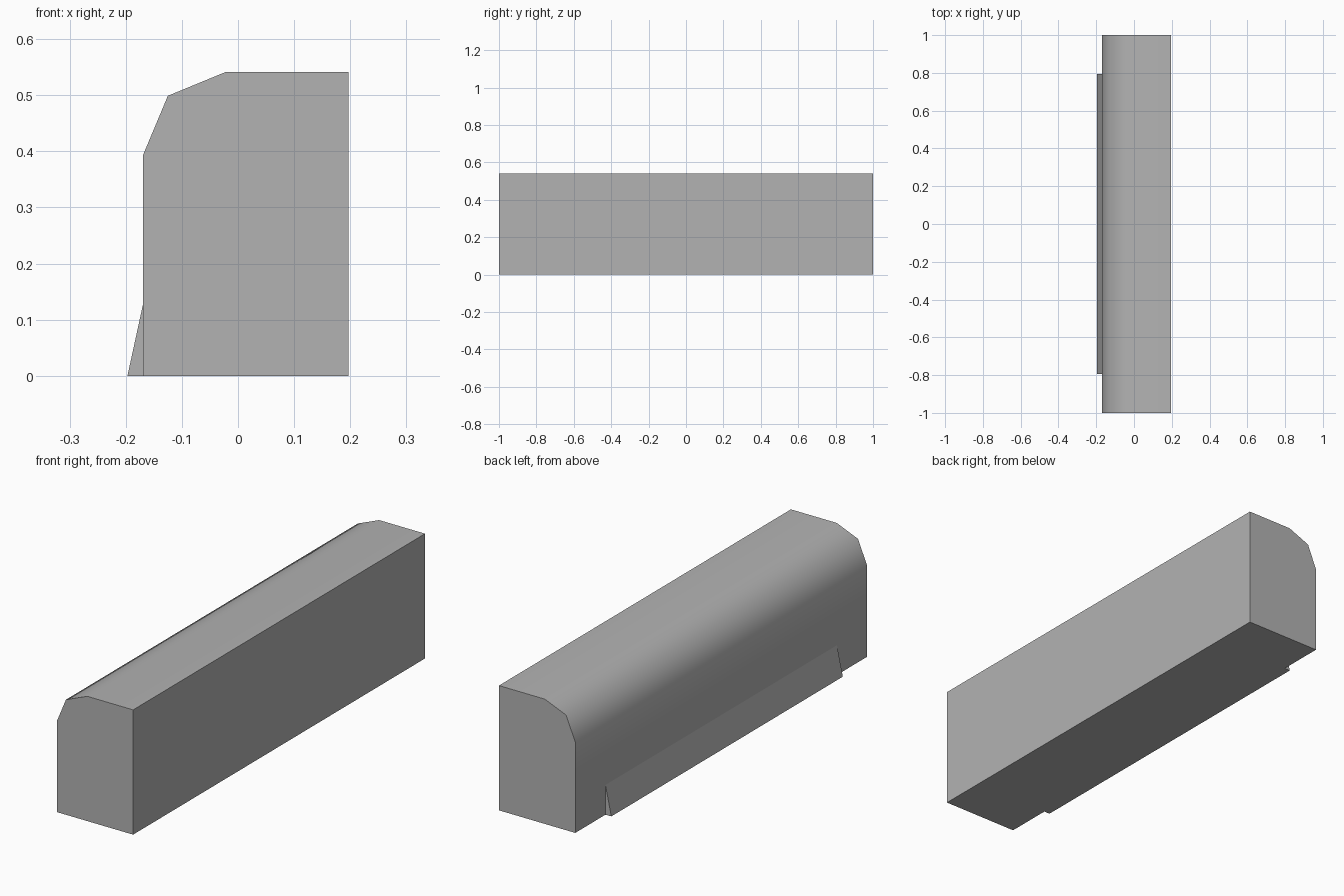
import bpy, bmesh
from math import radians

cube = bpy.data.objects.get("Cube")
if cube:
    bpy.data.objects.remove(cube, do_unlink=True)

grey = bpy.data.materials.new("plain_grey")
grey.use_nodes = True
colour = (0.45, 0.45, 0.45, 1)
grey.diffuse_color = colour
grey.node_tree.nodes["Principled BSDF"].inputs["Base Color"].default_value = colour


def extrude_profile(name, profile, half_length):
    """Solid prism from an x-z profile, running along y."""
    bm = bmesh.new()
    face = bm.faces.new([bm.verts.new((x, -half_length, z)) for x, z in profile])
    result = bmesh.ops.extrude_face_region(bm, geom=[face])
    moved = [v for v in result["geom"] if isinstance(v, bmesh.types.BMVert)]
    bmesh.ops.translate(bm, verts=moved, vec=(0, 2 * half_length, 0))
    bmesh.ops.recalc_face_normals(bm, faces=bm.faces)
    mesh = bpy.data.meshes.new(name)
    bm.to_mesh(mesh)
    bm.free()
    mesh.materials.append(grey)
    obj = bpy.data.objects.new(name, mesh)
    bpy.context.collection.objects.link(obj)
    return obj


# Long block with one rounded upper edge
body = extrude_profile("body", [
    (0.197, 0), (0.197, 0.541), (-0.023, 0.541),
    (-0.125, 0.499), (-0.169, 0.394), (-0.169, 0)], 1.0)

# Sloping wedge along the foot of the rounded side
wedge = extrude_profile("foot_wedge", [
    (-0.169, 0), (-0.169, 0.129), (-0.197, 0)], 0.793)

# Smooth the rounded edge, keep the corners sharp
bpy.ops.object.select_all(action="DESELECT")
body.select_set(True)
bpy.context.view_layer.objects.active = body
bpy.ops.object.shade_smooth_by_angle(angle=radians(50))
